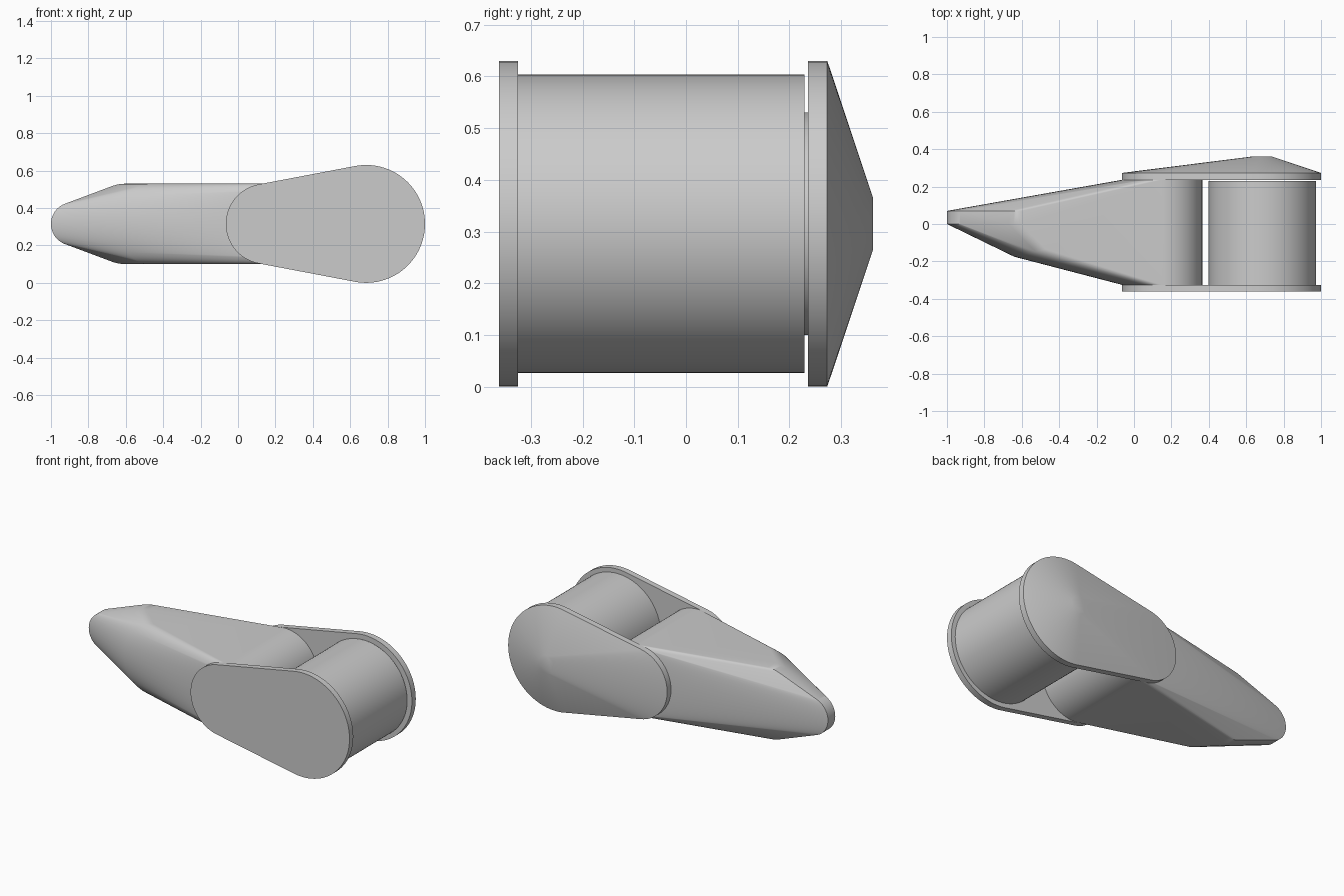
import bpy
import bmesh
from math import sin, cos, pi, radians

cube = bpy.data.objects.get("Cube")
if cube:
    bpy.data.objects.remove(cube, do_unlink=True)

grey = bpy.data.materials.new("plain grey")
grey.use_nodes = True
grey.diffuse_color = (0.6, 0.6, 0.6, 1)
grey.node_tree.nodes["Principled BSDF"].inputs["Base Color"].default_value = (0.6, 0.6, 0.6, 1)

AXIS_Z = 0.315
SIDES = 96


def ring(x, y, r, rx=None, skew=0.0):
    """Ring around the y axis; rx squashes it along x, skew leans it in y."""
    rx = r if rx is None else rx
    angles = [2 * pi * i / SIDES for i in range(SIDES)]
    return [(x + rx * cos(a), y + skew * cos(a), AXIS_Z + r * sin(a)) for a in angles]


def hull(name, *rings):
    """Wrap a tight skin around the given rings."""
    bm = bmesh.new()
    for points in rings:
        for p in points:
            bm.verts.new(p)
    bmesh.ops.convex_hull(bm, input=bm.verts[:])
    bmesh.ops.delete(bm, geom=[v for v in bm.verts if not v.link_faces], context='VERTS')
    bmesh.ops.dissolve_limit(bm, angle_limit=radians(0.3), verts=bm.verts[:], edges=bm.edges[:])
    bmesh.ops.recalc_face_normals(bm, faces=bm.faces[:])
    mesh = bpy.data.meshes.new(name)
    bm.to_mesh(mesh)
    bm.free()
    mesh.materials.append(grey)
    obj = bpy.data.objects.new(name, mesh)
    bpy.context.collection.objects.link(obj)
    bpy.ops.object.select_all(action='DESELECT')
    obj.select_set(True)
    bpy.context.view_layer.objects.active = obj
    bpy.ops.object.shade_smooth_by_angle(angle=radians(25))
    return obj


# Large and small pivots shared by the plates and what they hold
BIG_X, BIG_R = 0.685, 0.315
SMALL_X, SMALL_R = 0.15, 0.215


def plate_outline(y):
    return ring(BIG_X, y, BIG_R) + ring(SMALL_X, y, SMALL_R)


# Side plates, the back one with a shallow cone cap
hull("front_plate", plate_outline(-0.361), plate_outline(-0.325))
hull("back_plate", plate_outline(0.236), plate_outline(0.273))
hull("back_cone_cap", plate_outline(0.273), ring(BIG_X, 0.361, 0.052))

# Drum between the plates
hull("drum", ring(BIG_X, -0.325, 0.288), ring(BIG_X, 0.229, 0.288))

# Tapered arm: round root, leaning shoulder, blunt tip
hull("tapered_arm",
     ring(SMALL_X, -0.325, SMALL_R), ring(SMALL_X, 0.236, SMALL_R),
     ring(-0.47, -0.135, SMALL_R, rx=0.17, skew=0.04),
     ring(-0.6, 0.0, SMALL_R), ring(-0.6, 0.07, SMALL_R),
     ring(-0.885, 0.0, 0.115), ring(-0.885, 0.07, 0.115))
